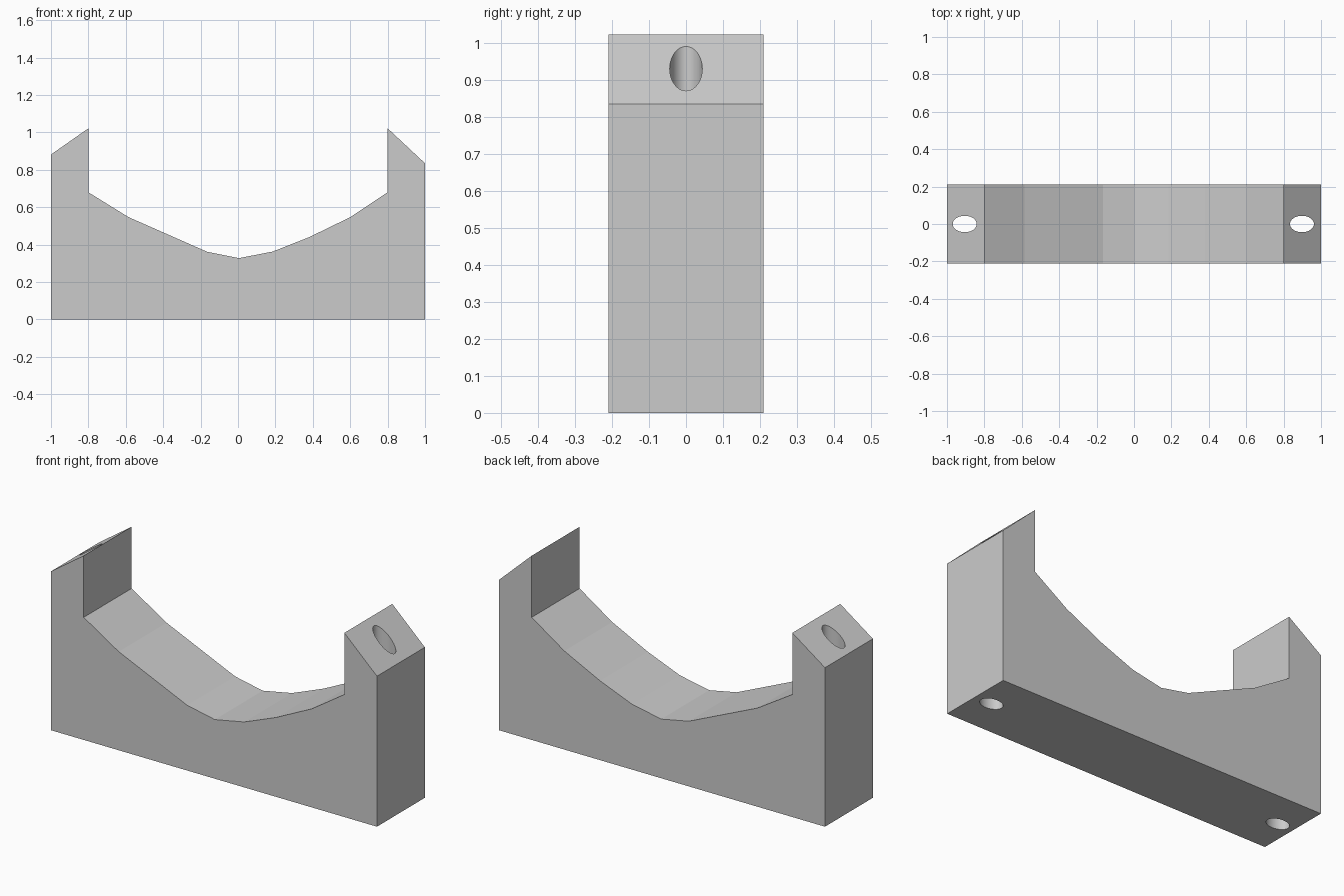
import bpy, bmesh, math

if "Cube" in bpy.data.objects:
    bpy.data.objects.remove(bpy.data.objects["Cube"])

# Front profile (x, z), counter-clockwise
PROFILE = [(-1, 0), (1, 0), (1, 0.835), (0.8, 1.022), (0.8, 0.68),
           (0.6, 0.547), (0.38, 0.44), (0.185, 0.363), (0.005, 0.328),
           (-0.165, 0.362), (-0.36, 0.448), (-0.585, 0.547), (-0.8, 0.68),
           (-0.8, 1.022), (-1, 0.882)]
HALF_DEPTH = 0.21

# Cradle block: profile extruded along y
bm = bmesh.new()
face = bm.faces.new([bm.verts.new((x, -HALF_DEPTH, z)) for x, z in PROFILE])
ext = bmesh.ops.extrude_face_region(bm, geom=[face])
moved = [g for g in ext["geom"] if isinstance(g, bmesh.types.BMVert)]
bmesh.ops.translate(bm, verts=moved, vec=(0, 2 * HALF_DEPTH, 0))
bmesh.ops.recalc_face_normals(bm, faces=bm.faces)
mesh = bpy.data.meshes.new("cradle_block")
bm.to_mesh(mesh)
bm.free()
cradle = bpy.data.objects.new("cradle_block", mesh)
bpy.context.collection.objects.link(cradle)

# Oval vertical screw holes through both end posts
for name, x in (("left_hole_cutter", -0.905), ("right_hole_cutter", 0.898)):
    bpy.ops.mesh.primitive_cylinder_add(vertices=48, radius=1, depth=2, location=(x, 0, 0.5))
    cutter = bpy.context.object
    cutter.name = name
    cutter.scale = (0.064, 0.044, 1)
    cutter.hide_render = True
    mod = cradle.modifiers.new(name, "BOOLEAN")
    mod.operation = "DIFFERENCE"
    mod.solver = "EXACT"
    mod.object = cutter
    bpy.ops.object.select_all(action="DESELECT")
    bpy.context.view_layer.objects.active = cradle
    cradle.select_set(True)
    bpy.ops.object.modifier_apply(modifier=mod.name)
    bpy.data.objects.remove(cutter, do_unlink=True)

# Smooth only the round hole walls; keep the cradle facets flat
for poly in cradle.data.polygons:
    poly.use_smooth = len(poly.vertices) == 4 and poly.area < 0.02 and abs(poly.normal.z) < 0.01
